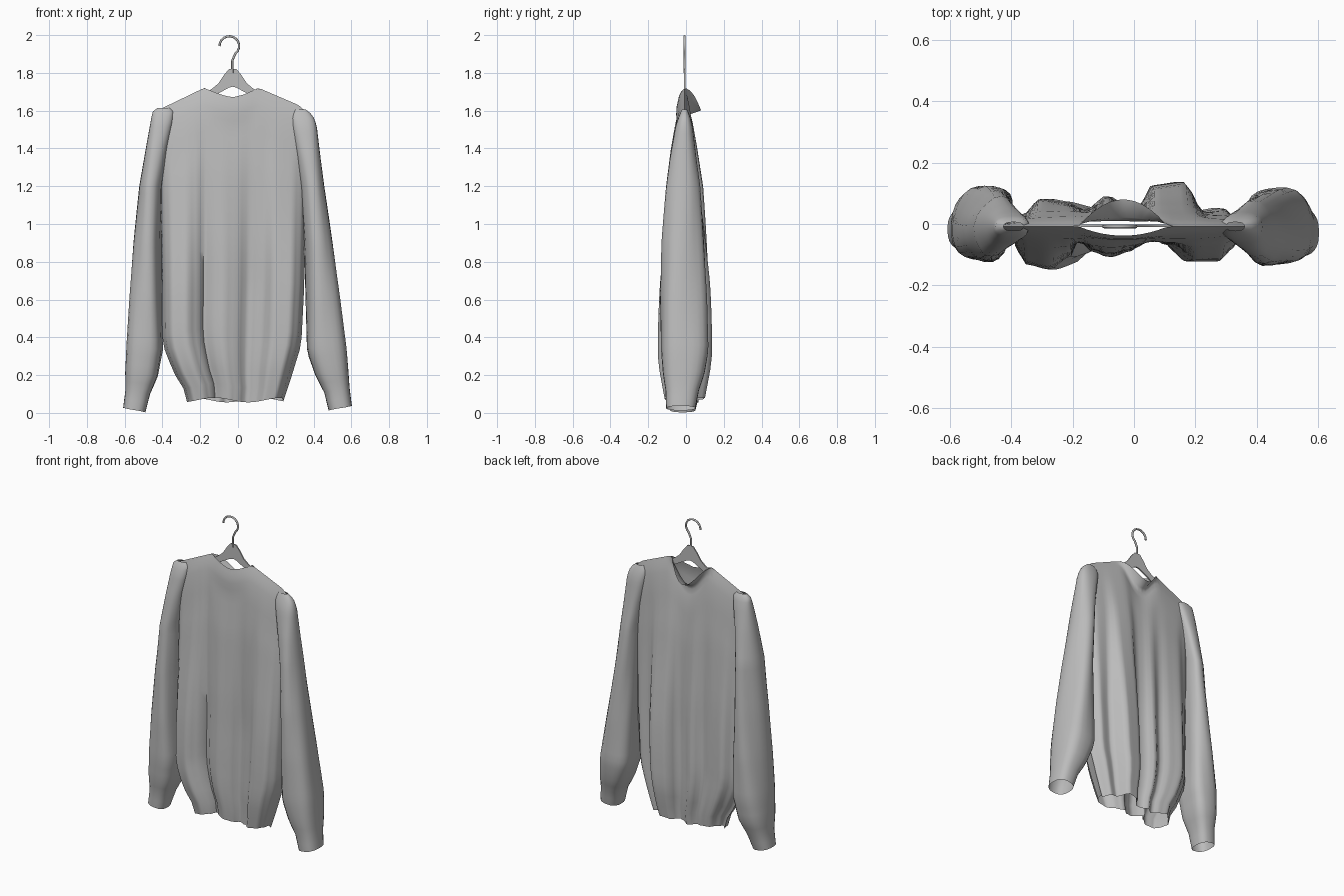
import bpy, bmesh, math

cube = bpy.data.objects.get("Cube")
if cube:
    bpy.data.objects.remove(cube)


def material(name, rgb):
    m = bpy.data.materials.new(name)
    m.use_nodes = True
    m.diffuse_color = (*rgb, 1)
    m.node_tree.nodes["Principled BSDF"].inputs["Base Color"].default_value = (*rgb, 1)
    return m


grey = material("plain grey", (0.5, 0.5, 0.5))


def lerp(a, b, t):
    return a + (b - a) * t


def sample(table, t, smooth=False):
    """Read a value from a list of (position, value) pairs."""
    if t <= table[0][0]:
        return table[0][1]
    for (a, p), (b, q) in zip(table, table[1:]):
        if t <= b:
            k = (t - a) / (b - a)
            return lerp(p, q, k * k * (3 - 2 * k) if smooth else k)
    return table[-1][1]


def finish(name, bm, angle):
    bmesh.ops.remove_doubles(bm, verts=bm.verts, dist=0.0005)
    bmesh.ops.recalc_face_normals(bm, faces=bm.faces)
    me = bpy.data.meshes.new(name)
    bm.to_mesh(me)
    bm.free()
    ob = bpy.data.objects.new(name, me)
    bpy.context.collection.objects.link(ob)
    me.materials.append(grey)
    bpy.ops.object.select_all(action="DESELECT")
    ob.select_set(True)
    bpy.context.view_layer.objects.active = ob
    bpy.ops.object.shade_smooth_by_angle(angle=math.radians(angle))
    return ob


def loft(name, rings):
    """Join closed rings of points into an open tube."""
    bm = bmesh.new()
    rows = [[bm.verts.new(p) for p in ring] for ring in rings]
    for a, b in zip(rows, rows[1:]):
        for i in range(len(a)):
            j = (i + 1) % len(a)
            bm.faces.new((a[i], a[j], b[j], b[i]))
    return finish(name, bm, 75)


# Body: front and back sheets with hanging folds, open at neck and hem
MID = -.035
shoulder = [(-.45, 1.59), (-.18, 1.72), (-.09, 1.685), (-.03, 1.67), (.03, 1.685),
            (.11, 1.72), (.32, 1.63), (.40, 1.56)]
left_edge = [(0, -.45), (.1, -.43), (.2, -.41), (.8, -.40), (.9, -.34), (.95, -.29), (1, -.27)]
right_edge = [(0, .40), (.1, .38), (.2, .36), (.6, .35), (.8, .335), (.92, .28), (1, .24)]
depth = [(0, 0), (.04, .25), (.1, .42), (.25, .66), (.5, .88), (.75, 1), (.88, 1), (1, .75)]
front_folds = [(0, 0), (.03, .085), (.07, .125), (.17, .14), (.26, .10), (.30, .045), (.35, .08),
               (.43, .10), (.53, .08), (.61, .035), (.70, .06), (.80, .115), (.91, .115),
               (.97, .075), (1, 0)]
back_folds = [(0, 0), (.05, .04), (.13, .09), (.24, .08), (.33, .055), (.42, .10), (.50, .065),
              (.56, .06), (.63, .135), (.76, .145), (.84, .05), (.93, .06), (1, 0)]


def body_point(u, v, side):
    back = side > 0
    x = lerp(sample(left_edge, v), sample(right_edge, v), u)
    x_top = lerp(-.45, .40, u)
    neck = max(0, 1 - ((x_top - MID) / .145) ** 2)
    top = 1.72 - .12 * neck ** 2 if back and neck > 0 else sample(shoulder, x_top)
    hem = .068 + .012 * math.sin(u * 9 + side)
    folds = sample(back_folds if back else front_folds, u, True)
    flat = (.085 if back else .105) * math.sin(math.pi * u) ** .4 if 0 < u < 1 else 0
    y = side * lerp(flat, folds, min(1, v * 1.6)) * sample(depth, v)
    # The neckline stands open, its back edge drooping outward
    y += neck * max(0, .088 - v * 5) if back else -neck * max(0, .03 - v * .3)
    return (x, y - .008, lerp(top, hem, v))


COLS, ROWS = 44, 28
# Columns crowd toward the side seams so the edges stay round
cols = [lerp(c / COLS, .5 - .5 * math.cos(math.pi * c / COLS), .6) for c in range(COLS)]
rings = []
for r in range(ROWS + 1):
    v = (r / ROWS) ** 1.3
    rings.append([body_point(u, v, -1) for u in cols] + [body_point(1 - u, v, 1) for u in cols])
loft("sweater_body", rings)

# Sleeves: (height, inner x, outer x, front y, back y), from shoulder to cuff
right_sleeve = [(1.615, -.36, -.425, -.022, .006), (1.595, -.34, -.452, -.036, .02),
                (1.54, -.345, -.463, -.055, .035), (1.4, -.375, -.488, -.08, .06),
                (1.2, -.405, -.522, -.105, .09), (.9, -.41, -.553, -.12, .11),
                (.6, -.405, -.577, -.128, .128), (.35, -.398, -.595, -.125, .13),
                (.2, -.425, -.60, -.11, .11), (.11, -.465, -.597, -.09, .075),
                (.015, -.49, -.608, -.085, .05)]
left_sleeve = [(1.605, .30, .36, -.022, .006), (1.575, .28, .397, -.036, .02),
               (1.52, .285, .417, -.055, .035), (1.35, .315, .437, -.085, .055),
               (1.2, .335, .456, -.105, .075), (.9, .352, .50, -.13, .095),
               (.6, .358, .543, -.14, .115), (.33, .362, .58, -.138, .125),
               (.2, .41, .588, -.125, .10), (.12, .455, .592, -.11, .07),
               (.025, .48, .603, -.105, .05)]


def boxy(c):
    return math.copysign(abs(c) ** .8, c)


def sleeve(name, stations, skew):
    sections = [[(-s[0], s[k]) for s in stations] for k in range(1, 5)]
    top, low = stations[0][0], stations[-1][0]
    sides, steps = 24, 40
    rings = []
    for i in range(steps + 1):
        t = (i / steps) ** 1.2
        z = lerp(top, low, t)
        inner, outer, front, back = (sample(s, -z) for s in sections)
        cx, cy = (inner + outer) / 2, (front + back) / 2
        rx, ry = (outer - inner) / 2, (back - front) / 2
        swell = math.sin(math.pi * t)
        ring = []
        for k in range(sides):
            a = math.tau * k / sides
            crease = 1 + swell * (.05 * math.sin(4 * a + 5 * t) - .04)
            lean = skew * swell * max(0, math.sin(a))
            ring.append((cx + rx * crease * boxy(math.cos(a)) + lean,
                         cy + ry * crease * boxy(math.sin(a)),
                         z + .012 * math.cos(a) * t))
        rings.append(ring)
    loft(name, rings)


sleeve("right_sleeve", right_sleeve, .04)
sleeve("left_sleeve", left_sleeve, -.01)

# Hanger: thin mirrored plate with sloping arms
upper = [(0, 1.822), (.02, 1.82), (.045, 1.79), (.075, 1.745), (.105, 1.72), (.135, 1.70), (.3, 1.62)]
lower = [(0, 1.727), (.02, 1.722), (.045, 1.708), (.075, 1.692), (.105, 1.675), (.135, 1.66), (.3, 1.59)]
bm = bmesh.new()
for s in (-1, 1):
    hi, lo = ([bm.verts.new((-.028 + s * x, -.01, z)) for x, z in edge] for edge in (upper, lower))
    for i in range(len(hi) - 1):
        bm.faces.new((hi[i], hi[i + 1], lo[i + 1], lo[i]))
bmesh.ops.remove_doubles(bm, verts=bm.verts, dist=.0005)
bmesh.ops.recalc_face_normals(bm, faces=bm.faces)
sheet = bm.faces[:]
rim = bmesh.ops.extrude_face_region(bm, geom=sheet)
moved = [g for g in rim["geom"] if isinstance(g, bmesh.types.BMVert)]
bmesh.ops.translate(bm, verts=moved, vec=(0, .008, 0))
finish("hanger_plate", bm, 30)

# Hook: bent wire above the plate
path = [(-.03, 1.80), (-.03, 1.865), (-.022, 1.885)]
for k in range(13):
    a = math.radians(lerp(-50, 182, k / 12))
    path.append((-.046 + .052 * math.cos(a), 1.943 + .051 * math.sin(a)))
curve = bpy.data.curves.new("hanger_hook", "CURVE")
curve.dimensions = "3D"
curve.bevel_depth = .006
curve.bevel_resolution = 2
curve.use_fill_caps = True
wire = curve.splines.new("POLY")
wire.points.add(len(path) - 1)
for p, (x, z) in zip(wire.points, path):
    p.co = (x, -.008, z, 1)
wire.use_smooth = True
curve.materials.append(grey)
hook = bpy.data.objects.new("hanger_hook", curve)
bpy.context.collection.objects.link(hook)
